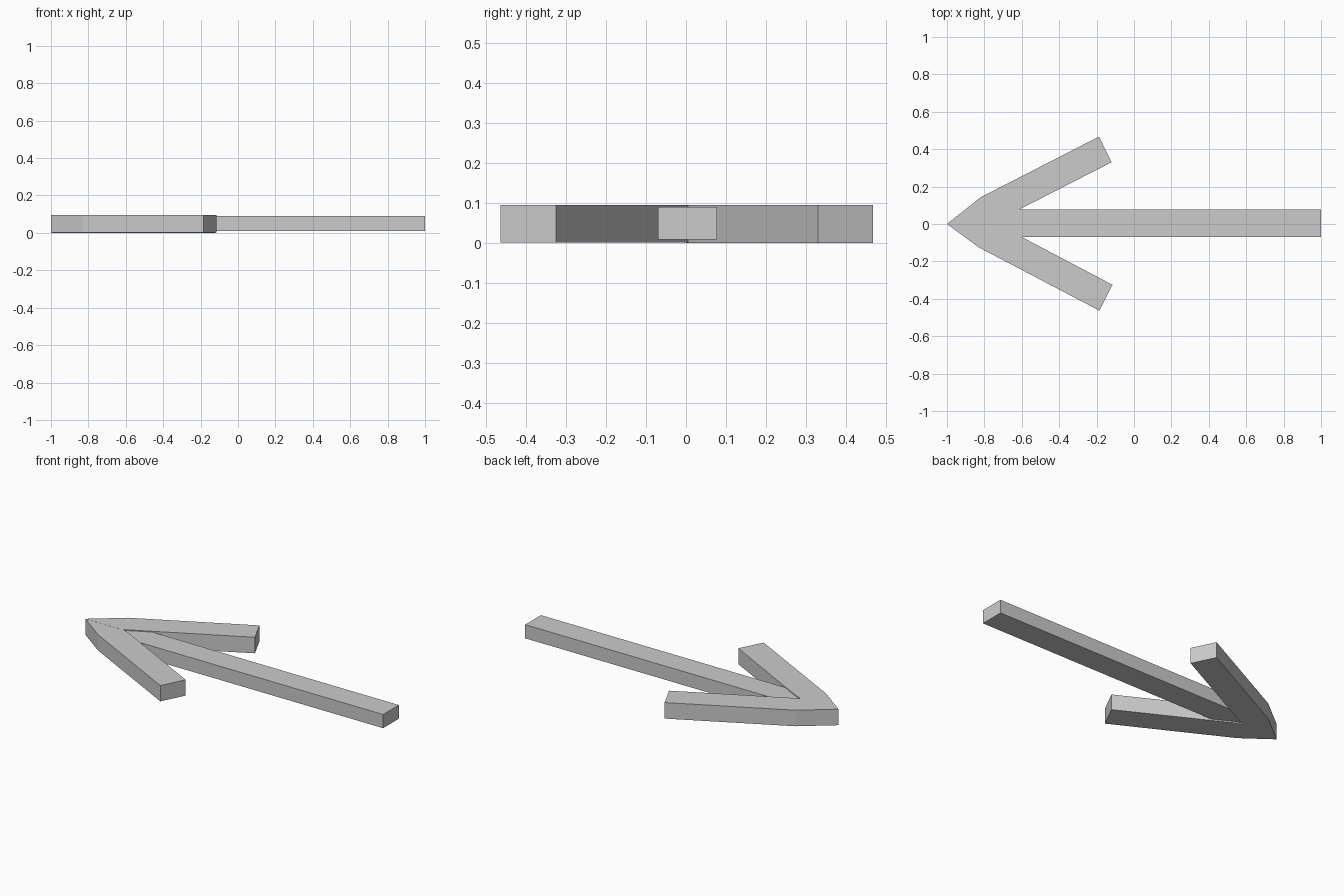
import bpy, bmesh

if "Cube" in bpy.data.objects:
    bpy.data.objects.remove(bpy.data.objects["Cube"])


def prism(name, outline, z0, z1):
    """Extrude a flat outline (seen from the top) between two heights."""
    bm = bmesh.new()
    face = bm.faces.new([bm.verts.new((x, y, z0)) for x, y in outline])
    out = bmesh.ops.extrude_face_region(bm, geom=[face])
    top = [g for g in out["geom"] if isinstance(g, bmesh.types.BMVert)]
    bmesh.ops.translate(bm, verts=top, vec=(0, 0, z1 - z0))
    bmesh.ops.recalc_face_normals(bm, faces=bm.faces)
    mesh = bpy.data.meshes.new(name)
    bm.to_mesh(mesh)
    bm.free()
    obj = bpy.data.objects.new(name, mesh)
    bpy.context.collection.objects.link(obj)
    return obj


# Long straight shaft, slightly thinner than the head
prism("arrow_shaft", [(-0.79, -0.07), (1.0, -0.07), (1.0, 0.077), (-0.79, 0.077)],
      0.009, 0.09)

# Two swept-back barbs meeting at the pointed tip
prism("back_barb", [(-1.0, 0.0), (-0.765, 0.0), (-0.12, 0.33),
                    (-0.187, 0.467), (-0.82, 0.143)], 0.0, 0.095)
prism("front_barb", [(-1.0, 0.0), (-0.83, -0.125), (-0.185, -0.463),
                     (-0.115, -0.325), (-0.71, -0.012), (-0.78, 0.016)],
      0.001, 0.0945)
